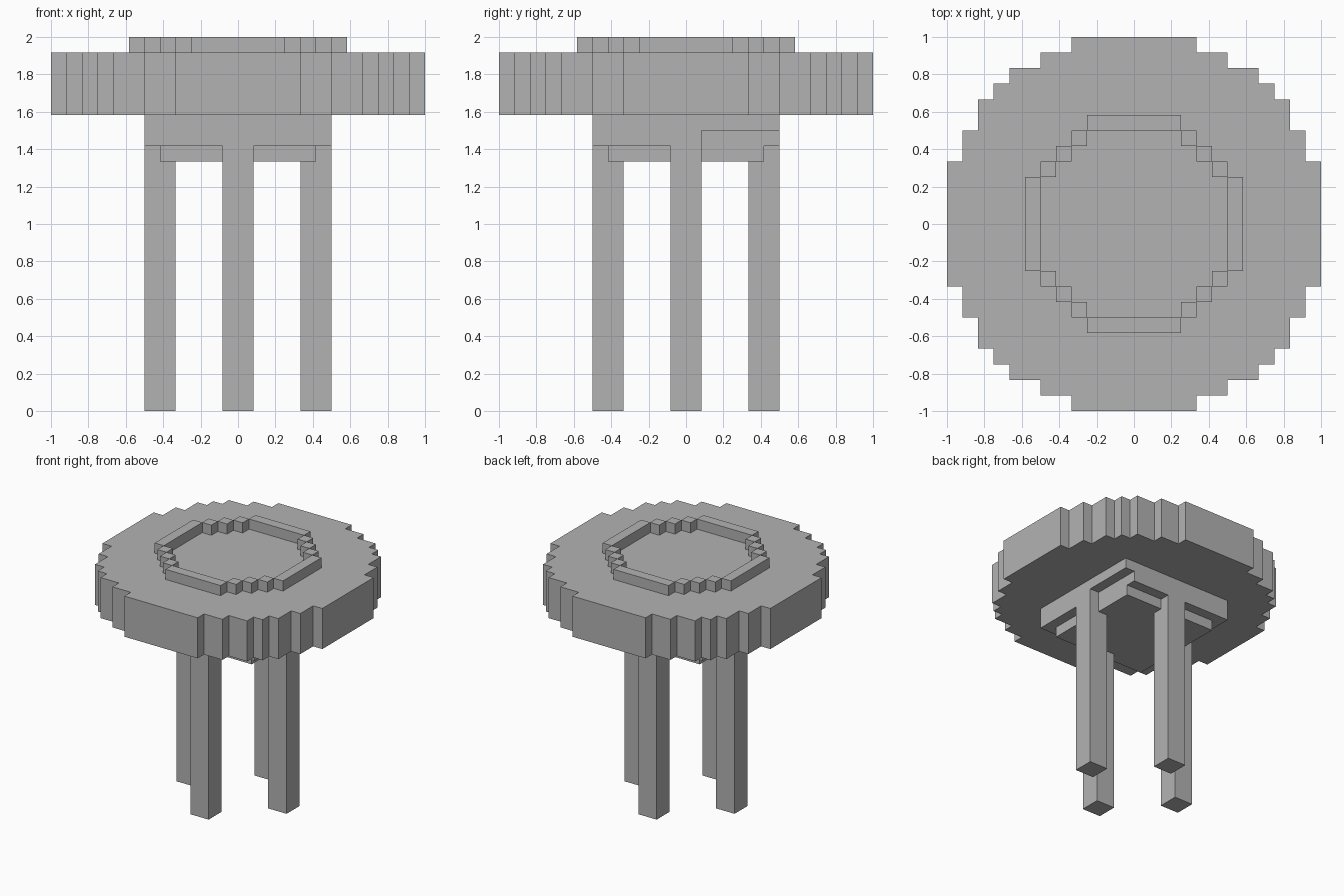
import bpy
import bmesh

cube = bpy.data.objects.get("Cube")
if cube:
    bpy.data.objects.remove(cube, do_unlink=True)

U = 1 / 12  # size of one block

grey = bpy.data.materials.new("plain grey")
grey.use_nodes = True
colour = (0.45, 0.45, 0.45, 1)
grey.diffuse_color = colour
grey.node_tree.nodes["Principled BSDF"].inputs["Base Color"].default_value = colour


def build(name, prisms):
    """Make one object from (outline, bottom, top) prisms, measured in blocks."""
    bm = bmesh.new()
    for outline, bottom, top in prisms:
        face = bm.faces.new([bm.verts.new((x * U, y * U, bottom * U)) for x, y in outline])
        out = bmesh.ops.extrude_face_region(bm, geom=[face])
        moved = [v for v in out["geom"] if isinstance(v, bmesh.types.BMVert)]
        bmesh.ops.translate(bm, verts=moved, vec=(0, 0, (top - bottom) * U))
    bmesh.ops.recalc_face_normals(bm, faces=bm.faces[:])
    mesh = bpy.data.meshes.new(name)
    bm.to_mesh(mesh)
    bm.free()
    mesh.materials.append(grey)
    obj = bpy.data.objects.new(name, mesh)
    bpy.context.collection.objects.link(obj)
    return obj


def rect(x0, x1, y0, y1):
    return [(x0, y0), (x1, y0), (x1, y1), (x0, y1)]


def quarter_turns(points):
    """Return the four rotated copies of a list of points."""
    copies = [points]
    for _ in range(3):
        copies.append([(-y, x) for x, y in copies[-1]])
    return copies


# Round seat with a stepped edge
steps = [(12, 4), (11, 6), (10, 8), (9, 9), (8, 10), (6, 11), (4, 12)]
corner = [steps[0]]
for (_, low), (width, high) in zip(steps, steps[1:]):
    corner += [(width, low), (width, high)]
build("seat", [(sum(quarter_turns(corner), []), 19, 23)])

# Raised rim: four bars joined by diagonal runs of single blocks
rim = quarter_turns(rect(6, 7, -3, 3))
for i in range(3):
    rim += quarter_turns(rect(5 - i, 6 - i, 3 + i, 4 + i))
build("seat_rim", [(outline, 23, 24) for outline in rim])

# Square apron, its lower course cut back along one edge
cut_square = [(-6, -6), (6, -6), (6, 1), (5, 1), (5, 6), (-6, 6)]
build("apron", [(rect(-6, 6, -6, 6), 18, 19), (cut_square, 17, 18)])
build("apron_core", [(rect(-5, 5, -5, 5), 16, 18)])

# Legs at the middle of each side
sides = ("right", "back", "left", "front")
for side, outline in zip(sides, quarter_turns(rect(4, 6, -1, 1))):
    build(side + "_leg", [(outline, 0, 17)])
